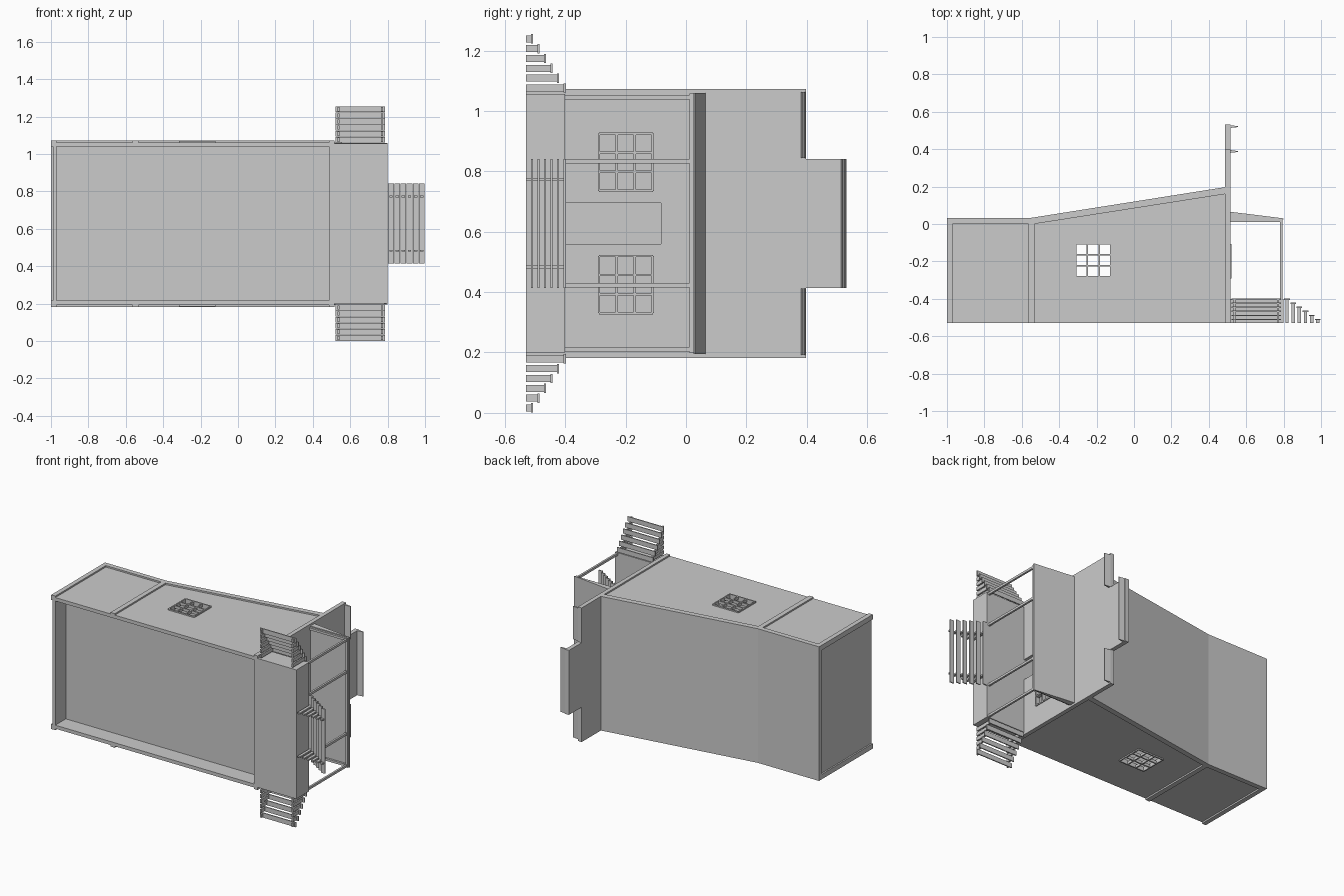
import bpy, bmesh

if "Cube" in bpy.data.objects:
    bpy.data.objects.remove(bpy.data.objects["Cube"])

ZC = 0.6275  # mid plane of the building (it lies on its side: +y is the roof side)


def mesh_object(name, bm):
    bmesh.ops.recalc_face_normals(bm, faces=bm.faces[:])
    me = bpy.data.meshes.new(name)
    bm.to_mesh(me)
    bm.free()
    ob = bpy.data.objects.new(name, me)
    bpy.context.collection.objects.link(ob)
    return ob


def prism(name, pts, a, b, axis='z'):
    """Extrude an outline: (x, y) along z, or (y, z) along x."""
    bm = bmesh.new()
    place = (lambda p, t: (p[0], p[1], t)) if axis == 'z' else (lambda p, t: (t, p[0], p[1]))
    face = bm.faces.new([bm.verts.new(place(p, a)) for p in pts])
    geo = bmesh.ops.extrude_face_region(bm, geom=[face])['geom']
    move = (0, 0, b - a) if axis == 'z' else (b - a, 0, 0)
    bmesh.ops.translate(bm, vec=move, verts=[g for g in geo if isinstance(g, bmesh.types.BMVert)])
    return mesh_object(name, bm)


def box(name, x, y, z):
    return prism(name, [(x[0], y[0]), (x[1], y[0]), (x[1], y[1]), (x[0], y[1])], z[0], z[1])


def span(side, near, far):
    """z range measured outward from the mid plane on one side."""
    return tuple(sorted((ZC + side * near, ZC + side * far)))


def cut(ob, x, y, z):
    cutter = box('cutter', x, y, z)
    cutter.hide_render = True
    mod = ob.modifiers.new('opening', 'BOOLEAN')
    mod.operation, mod.object, mod.solver = 'DIFFERENCE', cutter, 'EXACT'
    dg = bpy.context.evaluated_depsgraph_get()
    me = bpy.data.meshes.new_from_object(ob.evaluated_get(dg))
    ob.modifiers.clear()
    ob.data = me
    bpy.data.objects.remove(cutter)


def thirds(r):
    return [r[0] + (r[1] - r[0]) * k / 3 for k in range(4)]


B = 0.004  # half width of a window bar

# side walls with window openings, bars and trim boards
wall = [(-0.99, -0.53), (0.49, -0.53), (0.49, 0.17), (-0.55, 0.005), (-0.99, 0.005)]
roof_band = [(-1, 0.0), (-0.535, 0.0), (0.487, 0.16), (0.487, 0.197), (-0.55, 0.033), (-1, 0.033)]
wx, wy = (-0.312, -0.124), (-0.282, -0.105)
for s in (-1, 1):
    side = prism('side_wall', wall, *span(s, 0.412, 0.435))
    cut(side, wx, wy, span(s, 0.35, 0.5))
    zz = span(s, 0.425, 0.443)
    for x in thirds(wx):
        box('side_window_bar', (x - B, x + B), wy, zz)
    for y in thirds(wy):
        box('side_window_rail', wx, (y - B, y + B), zz)
    prism('roof_trim', roof_band, *span(s, 0.43, 0.445))
    box('rear_corner_trim', (-1, -0.97), (-0.53, 0.0), span(s, 0.412, 0.445))
    box('side_batten', (-0.565, -0.533), (-0.53, 0.002), span(s, 0.43, 0.445))

# rear wall, floor and bent roof slab
box('rear_wall', (-0.99, -0.97), (-0.53, 0.01), (ZC - 0.43, ZC + 0.43))
box('floor', (-0.98, 0.5), (-0.42, -0.40), (ZC - 0.42, ZC + 0.42))
prism('roof', roof_band, ZC - 0.44, ZC + 0.44)

# stepped front wall with door and two windows
half = [(-0.53, 0.445), (0.398, 0.445), (0.398, 0.214), (0.532, 0.214)]
outline = [(y, ZC + h) for y, h in half] + [(y, ZC - h) for y, h in reversed(half)]
front = prism('false_front', outline, 0.487, 0.515, 'x')
cut(front, (0.4, 0.6), (-0.40, -0.083), (ZC - 0.068, ZC + 0.068))
fy = (-0.288, -0.11)
for s in (-1, 1):
    fz = span(s, 0.108, 0.297)
    cut(front, (0.4, 0.6), fy, fz)
    for z in thirds(fz):
        box('front_window_bar', (0.495, 0.52), fy, (z - B, z + B))
    for y in thirds(fy):
        box('front_window_rail', (0.495, 0.52), (y - B, y + B), fz)


# tapered cornices on the false front
def cornice(y, z):
    prism('cornice', [(0.51, y - 0.008), (0.555, y - 0.003), (0.555, y + 0.002), (0.51, y + 0.008)], *z)


cornice(0.388, span(-1, 0.216, 0.435))
cornice(0.388, span(1, 0.216, 0.435))
cornice(0.521, (ZC - 0.214, ZC + 0.214))

# porch deck, sloped porch roof, beam and posts
box('porch_deck', (0.49, 0.80), (-0.53, -0.40), (ZC - 0.428, ZC + 0.428))
prism('porch_roof', [(0.51, 0.025), (0.80, 0.025), (0.80, 0.03), (0.51, 0.066)], ZC - 0.432, ZC + 0.432)
box('porch_beam', (0.78, 0.795), (0.012, 0.027), (ZC - 0.43, ZC + 0.43))
for s in (-1, 1):
    box('porch_side_beam', (0.51, 0.79), (0.012, 0.027), span(s, 0.41, 0.425))
    for d in (0.198, 0.41):
        box('porch_post', (0.78, 0.793), (-0.40, 0.015), span(s, d, d + 0.015))

# three flights of plank steps on legs
STEPS = 6
for i in range(STEPS):
    top = -0.398 - 0.0218 * i
    a = 0.803 + 0.033 * i
    box('front_tread', (a, a + 0.03), (top - 0.007, top), (ZC - 0.214, ZC + 0.214))
    for s in (-1, 1):
        box('front_step_leg', (a + 0.006, a + 0.024), (-0.53, top - 0.006), span(s, 0.14, 0.15))
        d = 0.433 + 0.0325 * i
        box('side_tread', (0.52, 0.786), (top - 0.007, top), span(s, d, d + 0.031))
        for x in (0.532, 0.764):
            box('side_step_leg', (x, x + 0.01), (-0.53, top - 0.006), span(s, d + 0.004, d + 0.027))
